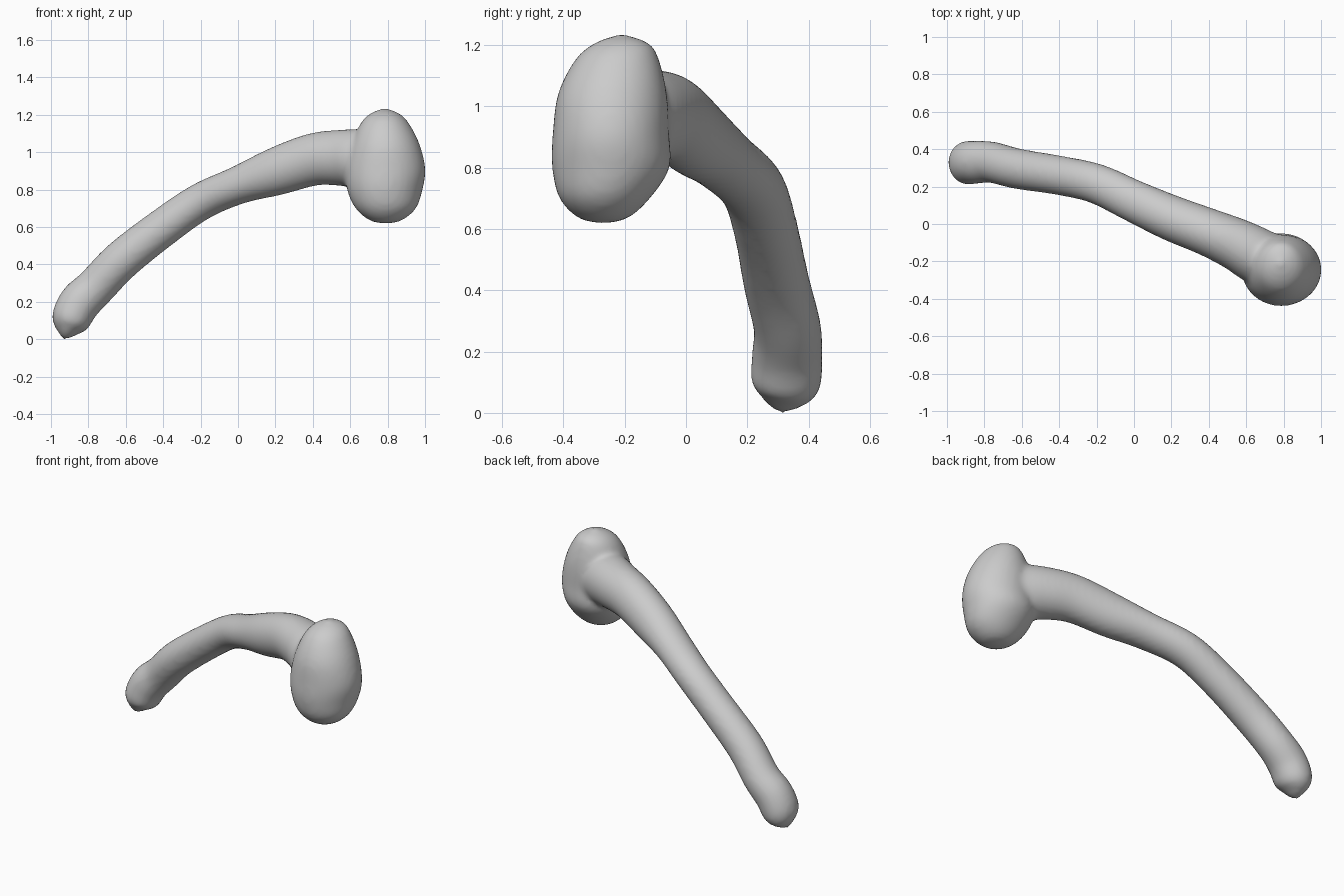
import bpy, bmesh, math
from mathutils import Vector

cube = bpy.data.objects.get("Cube")
if cube:
    bpy.data.objects.remove(cube)

SIDES = 32
STEPS = 6


def smooth_rows(rows):
    """Catmull-Rom interpolation through the section rows."""
    pts = [Vector(r) for r in rows]
    out = []
    for i in range(len(pts) - 1):
        a, b, c = pts[max(i - 1, 0)], pts[i], pts[i + 1]
        d = pts[min(i + 2, len(pts) - 1)]
        for k in range(STEPS):
            t = k / STEPS
            out.append(b + (c - a) * (t / 2) + (a * 2 - b * 5 + c * 4 - d) * (t * t / 2)
                       + (b * 3 - a - c * 3 + d) * (t ** 3 / 2))
    return out + [pts[-1]]


def loft(bm, rows, level=False):
    """Skin elliptical rings (x, y, z, rx, ry); level keeps the rings flat."""
    rows = smooth_rows(rows)
    centres = [Vector(r[:3]) for r in rows]
    rings = []
    for i in range(1, len(rows) - 1):
        u, v = Vector((1, 0, 0)), Vector((0, 1, 0))
        if not level:
            along = (centres[i + 1] - centres[i - 1]).normalized()
            u = v.cross(along).normalized()
            v = along.cross(u)
        rx, ry = max(rows[i][3], 0.005), max(rows[i][4], 0.005)
        angles = [2 * math.pi * k / SIDES for k in range(SIDES)]
        rings.append([bm.verts.new(centres[i] + u * rx * math.cos(a) + v * ry * math.sin(a))
                      for a in angles])
    start, end = bm.verts.new(centres[0]), bm.verts.new(centres[-1])
    for k in range(SIDES):
        n = (k + 1) % SIDES
        bm.faces.new((start, rings[0][n], rings[0][k]))
        bm.faces.new((end, rings[-1][k], rings[-1][n]))
        for p, q in zip(rings, rings[1:]):
            bm.faces.new((p[k], p[n], q[n], q[k]))


bm = bmesh.new()

# Curved shaft, from the pointed foot up into the head
loft(bm, [
    (-.93, .31, -.005, 0, 0),
    (-.92, .315, .03, .045, .06),
    (-.90, .325, .09, .10, .112),
    (-.85, .33, .19, .112, .115),
    (-.76, .33, .28, .107, .11),
    (-.62, .295, .425, .107, .108),
    (-.40, .26, .598, .103, .105),
    (-.20, .215, .735, .10, .107),
    (0, .122, .823, .102, .113),
    (.20, .032, .895, .128, .122),
    (.40, -.045, .96, .14, .128),
    (.55, -.11, .97, .15, .14),
    (.66, -.17, .96, .16, .15),
    (.78, -.23, .93, .15, .14),
    (.84, -.25, .92, 0, 0),
])

# Rounded, tapering head
loft(bm, [
    (.79, -.27, .617, 0, 0),
    (.79, -.27, .635, .085, .08),
    (.79, -.265, .70, .162, .148),
    (.785, -.245, .80, .202, .192),
    (.79, -.245, .91, .212, .19),
    (.79, -.24, 1.04, .182, .178),
    (.785, -.225, 1.15, .132, .138),
    (.785, -.21, 1.205, .08, .09),
    (.785, -.21, 1.238, 0, 0),
], level=True)

bmesh.ops.recalc_face_normals(bm, faces=bm.faces)
mesh = bpy.data.meshes.new("shaft_and_head")
bm.to_mesh(mesh)
bm.free()
club = bpy.data.objects.new("shaft_and_head", mesh)
bpy.context.collection.objects.link(club)

# Plain grey surface
grey = bpy.data.materials.new("plain_grey")
grey.use_nodes = True
colour = (.6, .6, .6, 1)
grey.diffuse_color = colour
grey.node_tree.nodes["Principled BSDF"].inputs["Base Color"].default_value = colour
mesh.materials.append(grey)

# Fuse the two forms into one skin and soften the neck
remesh = club.modifiers.new("fuse", 'REMESH')
remesh.mode = 'VOXEL'
remesh.voxel_size = .015
remesh.use_smooth_shade = True
soften = club.modifiers.new("soften", 'SMOOTH')
soften.factor = .5
soften.iterations = 8
